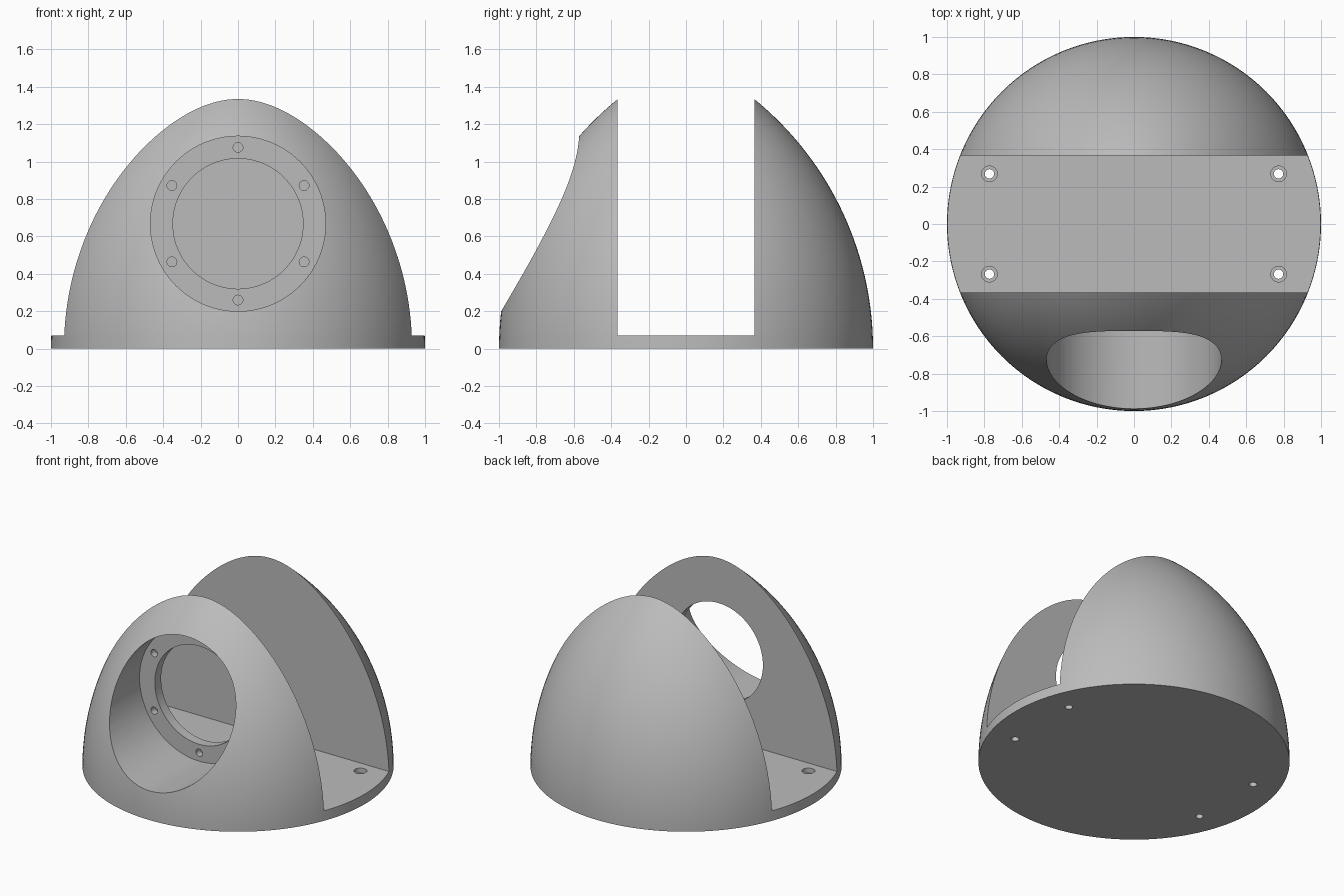
import bpy, bmesh, math
from mathutils import Matrix, Vector

if "Cube" in bpy.data.objects:
    bpy.data.objects.remove(bpy.data.objects["Cube"], do_unlink=True)

ARC = 1.72          # radius of the pointed dome's side arc
GAP = 0.365         # half width of the central slot
PLATE = 0.07        # thickness of base plate and port flange
PORT_Z = 0.668      # height of the round port's axis

grey = bpy.data.materials.new("light grey")
grey.use_nodes = True
grey.diffuse_color = (0.5, 0.5, 0.5, 1)
grey.node_tree.nodes["Principled BSDF"].inputs["Base Color"].default_value = (0.5, 0.5, 0.5, 1)


def make_object(name, bm):
    bmesh.ops.recalc_face_normals(bm, faces=bm.faces)
    mesh = bpy.data.meshes.new(name)
    bm.to_mesh(mesh)
    bm.free()
    obj = bpy.data.objects.new(name, mesh)
    mesh.materials.append(grey)
    bpy.context.collection.objects.link(obj)
    return obj


def cylinder(name, start, end, radius, sides=96):
    start, end = Vector(start), Vector(end)
    axis = end - start
    turn = axis.to_track_quat('Z', 'Y').to_matrix().to_4x4()
    bm = bmesh.new()
    bmesh.ops.create_cone(bm, cap_ends=True, segments=sides, radius1=radius, radius2=radius,
                          depth=axis.length,
                          matrix=Matrix.Translation((start + end) / 2) @ turn)
    return make_object(name, bm)


def cut(body, cutter):
    cutter.hide_render = True
    mod = body.modifiers.new("cut", 'BOOLEAN')
    mod.operation, mod.solver, mod.object = 'DIFFERENCE', 'EXACT', cutter
    bpy.context.view_layer.objects.active = body
    bpy.ops.object.modifier_apply(modifier=mod.name)
    bpy.data.objects.remove(cutter, do_unlink=True)


# Solid pointed dome, turned from an arc profile
bm = bmesh.new()
sweep = math.acos((ARC - 1) / ARC)
rings = 40
profile = [bm.verts.new((0, 0, 0))]
for i in range(rings + 1):
    a = sweep * i / rings
    profile.append(bm.verts.new((max(0, 1 - ARC + ARC * math.cos(a)), 0, ARC * math.sin(a))))
edges = [bm.edges.new(pair) for pair in zip(profile, profile[1:])]
bmesh.ops.spin(bm, geom=profile + edges, axis=(0, 0, 1), cent=(0, 0, 0),
               angle=math.tau, steps=128)
bmesh.ops.remove_doubles(bm, verts=bm.verts, dist=0.0005)
dome = make_object("split_dome_housing", bm)

# Central slot, leaving the base plate
bm = bmesh.new()
bmesh.ops.create_cube(bm, size=1, matrix=Matrix.Translation((0, 0, PLATE + 1))
                      @ Matrix.Diagonal((3, 2 * GAP, 2, 1)))
cut(dome, make_object("slot_cutter", bm))

# Front port: wide recess, then a narrower opening through the flange
ledge = -GAP - PLATE
cut(dome, cylinder("recess_cutter", (0, -1.2, PORT_Z), (0, ledge, PORT_Z), 0.468))
cut(dome, cylinder("opening_cutter", (0, -0.6, PORT_Z), (0, -0.2, PORT_Z), 0.348))

# Ring of blind screw holes in the flange
for i in range(6):
    a = math.radians(90 + 60 * i)
    x, z = 0.408 * math.cos(a), PORT_Z + 0.408 * math.sin(a)
    cut(dome, cylinder("screw_cutter", (x, ledge - 0.02, z), (x, ledge + 0.05, z), 0.026, 24))

# Counterbored mounting holes in the base plate
for x in (-0.773, 0.773):
    for y in (-0.268, 0.268):
        cut(dome, cylinder("mount_cutter", (x, y, -0.1), (x, y, 0.2), 0.025, 24))
        cut(dome, cylinder("bore_cutter", (x, y, 0.035), (x, y, 0.2), 0.042, 32))

bpy.ops.object.select_all(action='DESELECT')
dome.select_set(True)
bpy.context.view_layer.objects.active = dome
bpy.ops.object.shade_smooth_by_angle(angle=math.radians(30))
